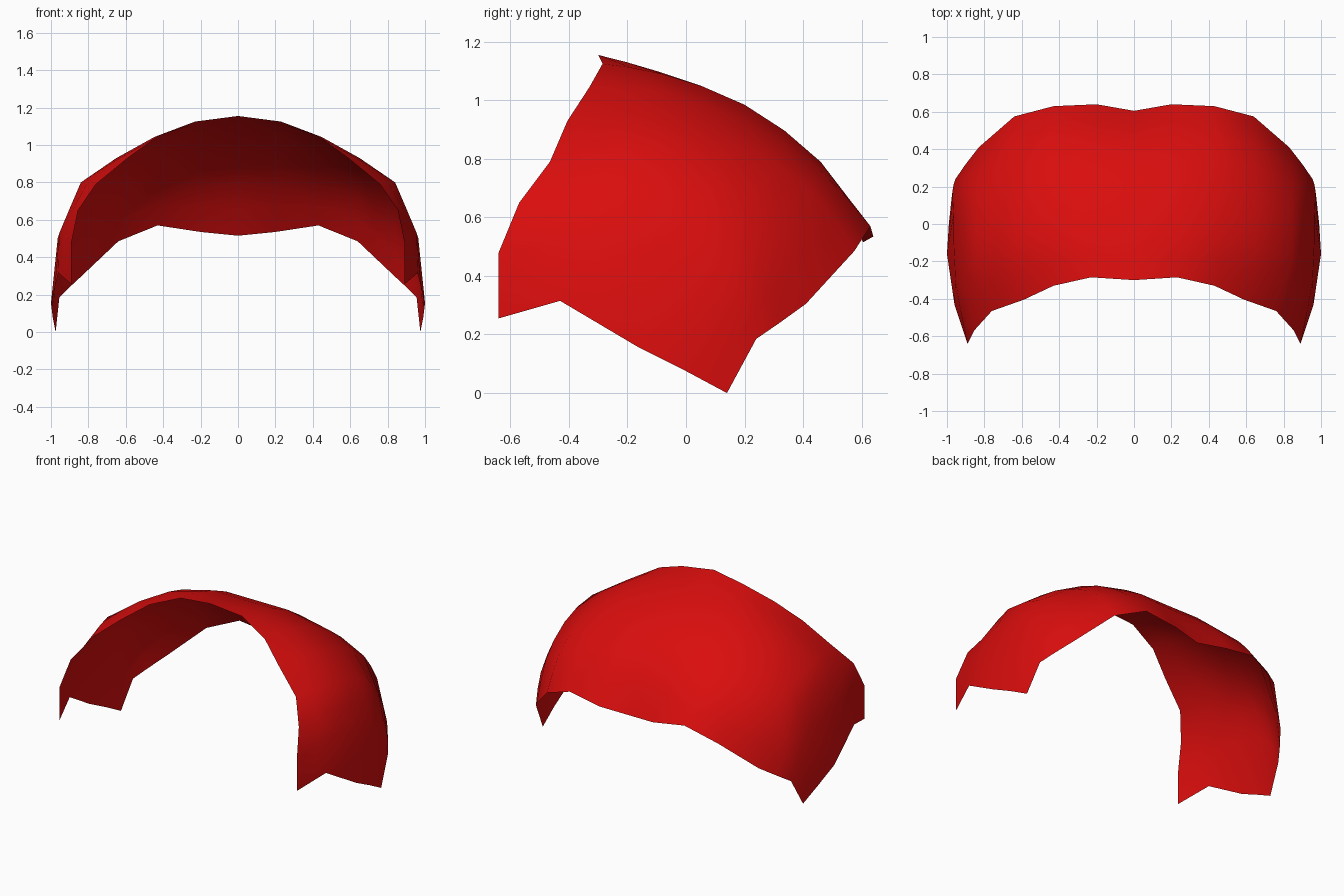
import bpy
import bmesh
import math
from mathutils import Vector

STEPS = 2  # surface rows between neighbouring stations

# Ribs of the half shell, from the crown down to the cheek.
# Every rib runs from the front rim to the back rim.
RIBS = [
    [(0, -.3, 1.155), (0, -.1, 1.1), (0, .2, .985), (0, .45, .79), (0, .605, .515)],
    [(.23, -.285, 1.125), (.23, -.08, 1.09), (.23, .2, .985), (.22, .46, .79), (.2, .64, .535)],
    [(.43, -.33, 1.045), (.46, -.08, 1.03), (.46, .2, .93), (.45, .46, .76), (.43, .63, .57)],
    [(.59, -.405, .93), (.65, -.12, .93), (.65, .17, .85), (.65, .42, .7), (.64, .575, .485)],
    [(.76, -.465, .79), (.84, -.2, .8), (.84, .1, .73), (.84, .3, .55), (.83, .41, .305)],
    [(.855, -.57, .65), (.9, -.25, .66), (.91, .08, .6), (.92, .24, .42), (.9, .32, .24)],
    [(.89, -.64, .48), (.955, -.3, .53), (.965, .05, .45), (.97, .18, .3), (.955, .24, .185)],
    [(.89, -.64, .255), (.96, -.43, .315), (1, -.16, .155), (.99, 0, .075), (.975, .14, 0)],
]


def remove_default_cube():
    cube = bpy.data.objects.get("Cube")
    if cube:
        bpy.data.objects.remove(cube, do_unlink=True)


def flat_material(name, colour):
    material = bpy.data.materials.new(name)
    material.use_nodes = True
    material.diffuse_color = colour
    shader = material.node_tree.nodes["Principled BSDF"]
    shader.inputs["Base Color"].default_value = colour
    shader.inputs["Roughness"].default_value = .6
    return material


def resample(points, smooth):
    """Add rows between the stations, on a curve or on straight lines."""
    points = [Vector(p) for p in points]
    result = []
    for i in range(len(points) - 1):
        start, end = points[i], points[i + 1]
        before = points[i - 1] if i else start * 2 - end
        after = points[i + 2] if i + 2 < len(points) else end * 2 - start
        for step in range(STEPS):
            t = step / STEPS
            point = start.lerp(end, t)
            if smooth:
                # Catmull-Rom tangents bend the straight segment
                tangent_a = (end - before) / 2
                tangent_b = (after - start) / 2
                chord = end - start
                point = start.lerp(end, t * t * (3 - 2 * t))
                point += tangent_a * (t * (1 - t) ** 2)
                point -= tangent_b * (t * t * (1 - t))
            result.append(point)
    result.append(points[-1])
    return result


def build_shell(name, ribs, material):
    bm = bmesh.new()
    last = len(ribs) - 1
    grid = []
    for index, rib in enumerate(ribs):
        rows = resample(rib, smooth=index < last)
        grid.append([bm.verts.new(point) for point in rows])

    # Skin neighbouring ribs with outward facing quads
    for upper, lower in zip(grid, grid[1:]):
        for row in range(len(upper) - 1):
            bm.faces.new((upper[row], lower[row], lower[row + 1], upper[row + 1]))

    mesh = bpy.data.meshes.new(name)
    bm.to_mesh(mesh)
    bm.free()
    mesh.materials.append(material)
    shell = bpy.data.objects.new(name, mesh)
    bpy.context.collection.objects.link(shell)

    # The other half is a mirror image, joined at the crown
    mirror = shell.modifiers.new("mirror", "MIRROR")
    mirror.use_clip = True
    mirror.merge_threshold = .001

    bpy.ops.object.select_all(action="DESELECT")
    bpy.context.view_layer.objects.active = shell
    shell.select_set(True)
    bpy.ops.object.shade_smooth_by_angle(angle=math.radians(60))
    return shell


remove_default_cube()
red = flat_material("bright red", (.7, .004, .004, 1))
build_shell("curved_shell", RIBS, red)
